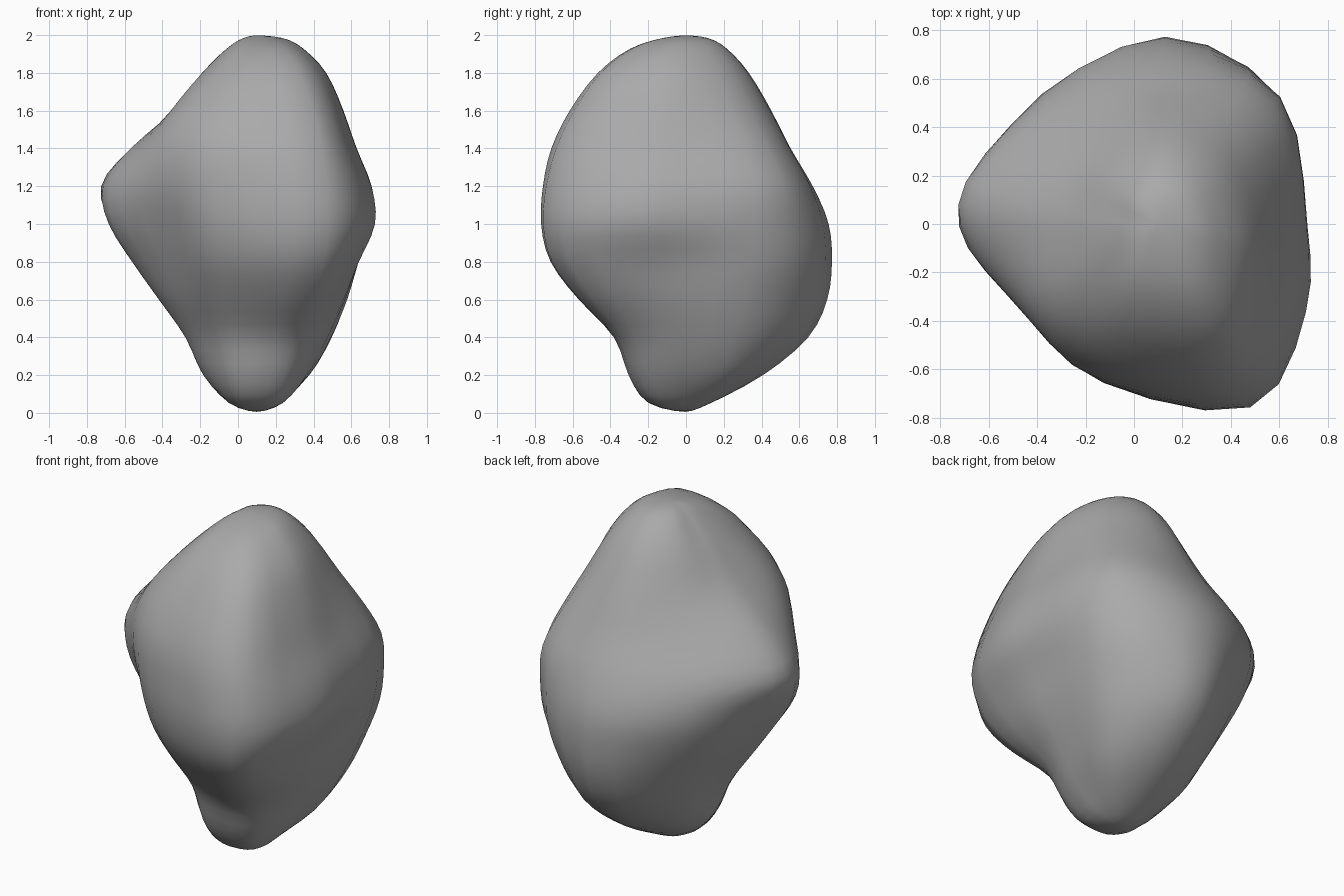
import bpy
import bmesh
from math import sin, cos, radians
from mathutils import Vector

default_cube = bpy.data.objects.get("Cube")
if default_cube:
    bpy.data.objects.remove(default_cube, do_unlink=True)

# Compass directions of the boulder's ridges and hollows, counted from +x
ANGLES = (0, 46, 88, 132, 168, 187, 217, 250, 297, 330)
AXIS = Vector((0.1, 0, 0))
STEPS = 3

# Height, then the reach of the stone in each direction
LEVELS = (
    (0, (0,) * len(ANGLES)),
    (.05, (.13, .14, .13, .14, .14, .15, .18, .21, .21, .16)),
    (.2, (.27, .38, .42, .35, .29, .28, .28, .31, .33, .29)),
    (.4, (.38, .54, .67, .49, .38, .37, .34, .36, .42, .39)),
    (.6, (.47, .64, .77, .59, .52, .51, .45, .50, .65, .51)),
    (.8, (.53, .72, .79, .68, .65, .65, .53, .63, .82, .61)),
    (1, (.61, .74, .77, .73, .75, .78, .60, .69, .87, .71)),
    (1.2, (.60, .73, .68, .68, .83, .79, .66, .70, .85, .68)),
    (1.4, (.52, .62, .56, .53, .66, .66, .65, .68, .79, .59)),
    (1.6, (.45, .48, .46, .40, .42, .45, .55, .59, .68, .51)),
    (1.8, (.36, .35, .34, .29, .27, .29, .35, .44, .52, .41)),
    (1.93, (.24, .23, .22, .18, .15, .16, .19, .27, .33, .27)),
    (1.985, (.14, .13, .12, .09, .07, .07, .09, .11, .14, .14)),
    (2, (0,) * len(ANGLES)),
)


def blend(a, b, c, d, t):
    """Smooth curve from b to c, with a and d as neighbours."""
    return b + 0.5 * t * (c - a + t * (2 * a - 5 * b + 4 * c - d
                                       + t * (3 * (b - c) + d - a)))


def smooth_loop(points):
    count = len(points)
    return [blend(*(points[(i + k) % count] for k in (-1, 0, 1, 2)), s / STEPS)
            for i in range(count) for s in range(STEPS)]


def smooth_path(points):
    ends = [points[0]] + points + [points[-1]]
    path = [blend(*ends[i:i + 4], s / STEPS)
            for i in range(len(points) - 1) for s in range(STEPS)]
    return path + [points[-1]]


def ring(height, reaches):
    return smooth_loop([AXIS + Vector((r * cos(radians(a)), r * sin(radians(a)), height))
                        for a, r in zip(ANGLES, reaches)])


# Stone skin: smooth rings joined by smooth vertical paths
rings = [ring(*level) for level in LEVELS]
columns = [smooth_path(list(column)) for column in zip(*rings)]

bm = bmesh.new()
grid = [[bm.verts.new(p) for p in column] for column in columns]
for i, column in enumerate(grid):
    following = grid[(i + 1) % len(grid)]
    for j in range(len(column) - 1):
        bm.faces.new((column[j], following[j], following[j + 1], column[j + 1]))

# Close both poles
bmesh.ops.remove_doubles(bm, verts=bm.verts, dist=0.0005)
bmesh.ops.dissolve_degenerate(bm, edges=bm.edges, dist=0.0001)
bmesh.ops.recalc_face_normals(bm, faces=bm.faces)

mesh = bpy.data.meshes.new("boulder")
bm.to_mesh(mesh)
bm.free()
boulder = bpy.data.objects.new("boulder", mesh)
bpy.context.collection.objects.link(boulder)

# Plain stone colour
stone = bpy.data.materials.new("stone_grey")
stone.use_nodes = True
colour = (0.4, 0.4, 0.4, 1)
stone.diffuse_color = colour
stone.node_tree.nodes["Principled BSDF"].inputs["Base Color"].default_value = colour
mesh.materials.append(stone)

# Soften the seams between levels
soften = boulder.modifiers.new("soften", 'SMOOTH')
soften.factor = 0.5
soften.iterations = 3

for polygon in mesh.polygons:
    polygon.use_smooth = True
